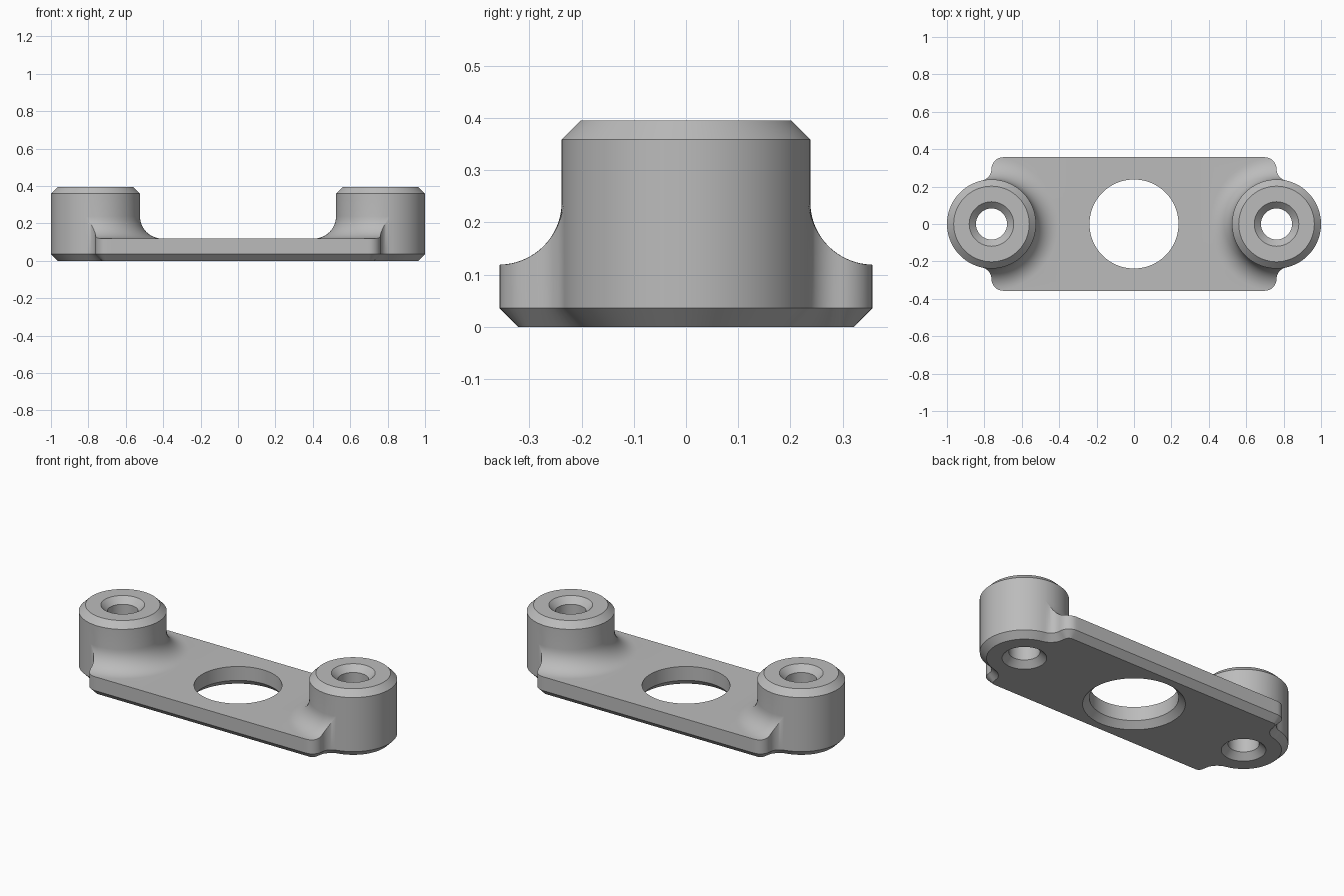
import bpy
import bmesh
from math import sin, cos, tan, acos, atan2, radians, pi, hypot

if "Cube" in bpy.data.objects:
    bpy.data.objects.remove(bpy.data.objects["Cube"])

BOSS_X = 0.762      # boss centre
BOSS_R = 0.238      # boss radius, also the central hole radius
HALF_W = 0.357      # half width of the plate
PLATE_Z = 0.119     # plate thickness
TOP_Z = 0.395       # boss height
BEVEL = 0.036       # chamfer size
BORE_R = 0.083      # screw hole radius
FILLET = HALF_W - BOSS_R
CORNER = 0.0628     # plate corner radius and boss blend radius
SEAM_X = HALF_W     # where the middle section meets the boss section

bm = bmesh.new()


def strip(columns):
    """Join neighbouring closed sections; open sections have no outer side wall."""
    rows = [([bm.verts.new(p) for p in pts], is_open) for pts, is_open in columns]
    for (a, open_a), (b, open_b) in zip(rows, rows[1:]):
        n = len(a)
        for k in range(n):
            if open_b and k in (n - 3, n - 2):
                continue
            j = (k + 1) % n
            bm.faces.new((a[k], a[j], b[j], b[k]))


def boss_section(outer, lower, is_open=False):
    """Radial section of a boss, from its bore to the plate outline."""
    ox, oy = outer
    reach, ang = hypot(ox, oy), atan2(oy, ox)
    prof = [(BORE_R + BEVEL, 0), (BORE_R, BEVEL), (BORE_R, TOP_Z - BEVEL),
            (BORE_R + BEVEL, TOP_Z), (BOSS_R - BEVEL, TOP_Z), (BOSS_R, TOP_Z - BEVEL)]
    # concave flare, cut off where the outline is closer than the flare foot
    end = acos(max(0, min(1, (HALF_W - reach) / FILLET)))
    for i in range(11):
        a = end * i / 10
        prof.append((HALF_W - FILLET * cos(a), PLATE_Z + FILLET * (1 - sin(a))))
    pts = [(BOSS_X + r * cos(ang), r * sin(ang), z) for r, z in prof]
    pts.append((BOSS_X + ox, oy, pts[-1][2]))
    pts.append((BOSS_X + ox, oy, BEVEL))
    pts.append((BOSS_X + lower[0], lower[1], 0))
    return pts, is_open


def arc(cx, cy, r, a):
    return cx + r * cos(a), cy + r * sin(a)


# Boss quarter: follow the outline from the outer tip to the seam
cy = HALF_W - CORNER
tangent = atan2(cy, CORNER)
cols = []
for i in range(21):                                   # round end
    a = tangent * i / 20
    cols.append(boss_section(arc(0, 0, BOSS_R, a), arc(0, 0, BOSS_R - BEVEL, a)))
for i in range(1, 9):                                 # inward blend
    a = tangent + pi + (-tangent) * i / 8
    cols.append(boss_section(arc(CORNER, cy, CORNER, a), arc(CORNER, cy, CORNER + BEVEL, a)))
for i in range(1, 9):                                 # plate corner
    a = pi / 2 * i / 8
    cols.append(boss_section(arc(-CORNER, cy, CORNER, a), arc(-CORNER, cy, CORNER - BEVEL, a)))
a0, a1 = atan2(HALF_W, -CORNER), atan2(HALF_W, SEAM_X - BOSS_X)
for i in range(1, 13):                                # long straight edge
    x = HALF_W / tan(a0 + (a1 - a0) * i / 12)
    cols.append(boss_section((x, HALF_W), (x, HALF_W - BEVEL)))
for i in range(11, -1, -1):                           # seam to the middle
    x, y = SEAM_X - BOSS_X, SEAM_X * tan(radians(3.75 * i))
    cols.append(boss_section((x, y), (x, min(y, HALF_W - BEVEL)), True))
strip(cols)

# Middle quarter with the large central hole
cols = []
for i in range(24, -1, -1):
    a = radians(3.75 * i)
    x, y = (SEAM_X, SEAM_X * tan(a)) if i <= 12 else (HALF_W / tan(a), HALF_W)
    if i == 24:
        x = 0.0
    ring = [(BOSS_R + BEVEL, 0), (BOSS_R, BEVEL), (BOSS_R, PLATE_Z)]
    pts = [(r * cos(a), r * sin(a), z) for r, z in ring]
    pts += [(x, y, PLATE_Z), (x, y, BEVEL), (x, min(y, HALF_W - BEVEL), 0)]
    cols.append((pts, i < 12))
strip(cols)

bmesh.ops.remove_doubles(bm, verts=bm.verts, dist=1e-4)
bmesh.ops.dissolve_degenerate(bm, edges=bm.edges, dist=1e-5)

# Mirror the quarter into the whole bracket
for axis in (0, 1):
    copy = bmesh.ops.duplicate(bm, geom=bm.verts[:] + bm.edges[:] + bm.faces[:])["geom"]
    for v in copy:
        if isinstance(v, bmesh.types.BMVert):
            v.co[axis] *= -1
    bmesh.ops.remove_doubles(bm, verts=bm.verts, dist=1e-4)
bmesh.ops.recalc_face_normals(bm, faces=bm.faces)

mesh = bpy.data.meshes.new("mounting_bracket")
bm.to_mesh(mesh)
bm.free()
bracket = bpy.data.objects.new("mounting_bracket", mesh)
bpy.context.collection.objects.link(bracket)

grey = bpy.data.materials.new("plain grey")
grey.diffuse_color = (0.5, 0.5, 0.5, 1)
grey.use_nodes = True
grey.node_tree.nodes["Principled BSDF"].inputs["Base Color"].default_value = grey.diffuse_color
mesh.materials.append(grey)

bpy.context.view_layer.objects.active = bracket
bracket.select_set(True)
bpy.ops.object.shade_smooth_by_angle(angle=radians(30))
